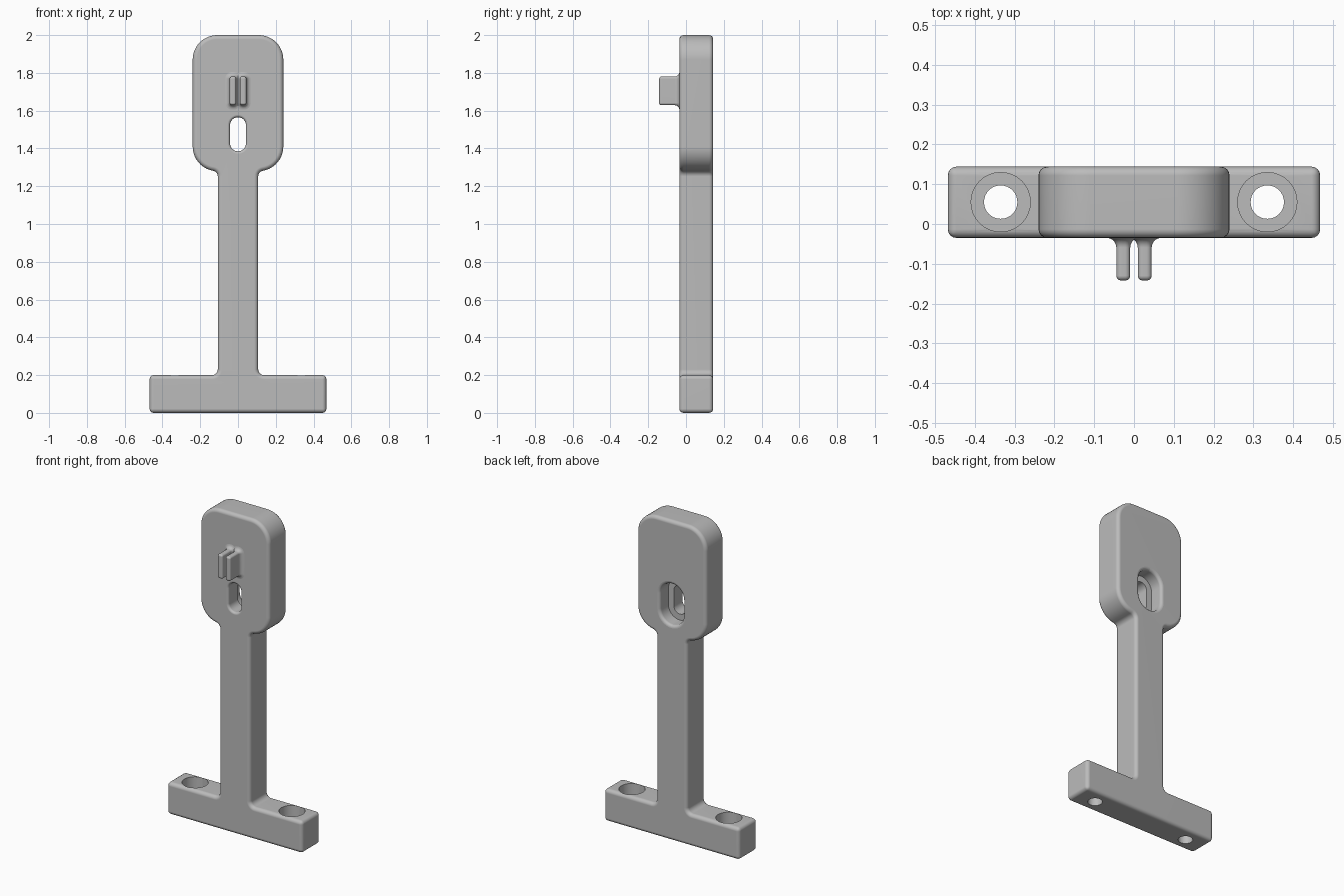
import bpy, bmesh
from math import sin, cos, pi, sqrt, radians, atan2

cube = bpy.data.objects.get("Cube")
if cube:
    bpy.data.objects.remove(cube, do_unlink=True)

GREY = (0.5, 0.5, 0.5, 1)
grey = bpy.data.materials.new("plain grey")
grey.use_nodes = True
grey.diffuse_color = GREY
grey.node_tree.nodes["Principled BSDF"].inputs["Base Color"].default_value = GREY

FRONT, BACK = -0.035, 0.144


def make_object(name, bm):
    bmesh.ops.recalc_face_normals(bm, faces=bm.faces)
    mesh = bpy.data.meshes.new(name)
    bm.to_mesh(mesh)
    bm.free()
    mesh.materials.append(grey)
    obj = bpy.data.objects.new(name, mesh)
    bpy.context.collection.objects.link(obj)
    return obj


def arc(cx, cz, r, a0, a1, n):
    return [(cx + r * cos(a0 + (a1 - a0) * i / n), cz + r * sin(a0 + (a1 - a0) * i / n))
            for i in range(n + 1)]


def loft(name, half_w, half_h, radius, rings, n=8):
    """Rounded rectangle swept along y; rings are (y, growth) pairs."""
    bm = bmesh.new()
    loops = []
    for y, grow in rings:
        r = max(radius + grow, 0.001)
        dx, dz = max(half_w + grow - r, 0.0004), max(half_h + grow - r, 0.0004)
        pts = []
        for k, (sx, sz) in enumerate([(1, 1), (-1, 1), (-1, -1), (1, -1)]):
            pts += arc(sx * dx, sz * dz, r, k * pi / 2, (k + 1) * pi / 2, n)
        loops.append([bm.verts.new((x, y, z)) for x, z in pts])
    for a, b in zip(loops, loops[1:]):
        for i in range(len(a)):
            j = (i + 1) % len(a)
            bm.faces.new((a[i], a[j], b[j], b[i]))
    bm.faces.new(loops[0])
    bm.faces.new(loops[-1])
    return make_object(name, bm)


def flare(y, r, direction, grow=0.0, n=5):
    """Rings of a quarter-round that widens by r until it reaches the plane y."""
    return [(y - direction * r * (1 - sin(t)), grow + r * (1 - cos(t)))
            for t in [pi / 2 * i / n for i in range(n + 1)]]


def finish(obj):
    bpy.ops.object.select_all(action='DESELECT')
    obj.select_set(True)
    bpy.context.view_layer.objects.active = obj
    for mod in list(obj.modifiers):
        bpy.ops.object.modifier_apply(modifier=mod.name)
    bpy.ops.object.shade_smooth_by_angle(angle=radians(32))
    mod = obj.modifiers.new("weighted normals", 'WEIGHTED_NORMAL')
    mod.keep_sharp = True


# Bracket outline: foot, stem and rounded head, right half then mirrored
STEM, FOOT, FOOT_TOP, FILLET = 0.107, 0.468, 0.2, 0.03
HEAD, HEAD_R, HEAD_LOW, TOP = 0.24, 0.13, 1.41, 2.0
hx = HEAD - HEAD_R
fx = STEM + FILLET
fz = HEAD_LOW - sqrt((HEAD_R + FILLET) ** 2 - (fx - hx) ** 2)
touch = atan2(fz - HEAD_LOW, fx - hx)

half = [(FOOT, 0), (FOOT, FOOT_TOP)]
half += arc(fx, FOOT_TOP + FILLET, FILLET, -pi / 2, -pi, 6)
half += arc(fx, fz, FILLET, pi, touch + pi, 6)
half += arc(hx, HEAD_LOW, HEAD_R, touch, 0, 10)[1:]
half += arc(hx, TOP - HEAD_R, HEAD_R, 0, pi / 2, 12)
outline = half + [(-x, z) for x, z in reversed(half)]

bm = bmesh.new()
face = bm.faces.new([bm.verts.new((x, FRONT, z)) for x, z in outline])
new = bmesh.ops.extrude_face_region(bm, geom=[face])["geom"]
bmesh.ops.translate(bm, vec=(0, BACK - FRONT, 0),
                    verts=[v for v in new if isinstance(v, bmesh.types.BMVert)])
bracket = make_object("bracket_body", bm)

bevel = bracket.modifiers.new("soft edges", 'BEVEL')
bevel.width = 0.022
bevel.segments = 4
bevel.limit_method = 'ANGLE'
bevel.angle_limit = radians(40)
bevel.use_clamp_overlap = False

# Stepped slot with rounded rims
STEP_Y, STEP = 0.06, 0.038
front_rim = flare(FRONT, 0.014, -1)[::-1]
back_rim = flare(BACK, 0.018, 1, STEP)
slot = loft("slot_cutter", 0.042, 0.09, 0.042,
            [(FRONT - 0.01, front_rim[0][1])] + front_rim
            + [(STEP_Y, 0), (STEP_Y, STEP)] + back_rim
            + [(BACK + 0.01, back_rim[-1][1])])
slot.location.z = 1.475
cutters = [slot]

# Counterbored screw holes in the foot
for side, sx in (("left", 1), ("right", -1)):
    hole = loft(side + "_hole_cutter", 0.0415, 0.0415, 0.0415,
                [(-0.05, 0), (0.1, 0), (0.1, 0.0325), (0.25, 0.0325)])
    hole.rotation_euler.x = pi / 2
    hole.location = (sx * 0.335, 0.055, 0)
    cutters.append(hole)

for cutter in cutters:
    cutter.hide_render = True
    cut = bracket.modifiers.new("cut", 'BOOLEAN')
    cut.operation = 'DIFFERENCE'
    cut.solver = 'EXACT'
    cut.object = cutter
bpy.context.view_layer.update()
finish(bracket)
for cutter in cutters:
    bpy.data.objects.remove(cutter, do_unlink=True)

# Twin prongs with rounded tips and flared roots
TIP, ROUND = -0.142, 0.012
tip = [(TIP + ROUND * (1 - cos(t)), ROUND * (sin(t) - 1))
       for t in [pi / 2 * i / 4 for i in range(5)]]
root = flare(FRONT, 0.024, 1)
for side, sx in (("left", 1), ("right", -1)):
    prong = loft(side + "_prong", 0.0175, 0.076, 0.0125,
                 tip + root + [(FRONT + 0.01, root[-1][1])], 4)
    prong.location = (sx * 0.027, 0, 1.705)
    finish(prong)
